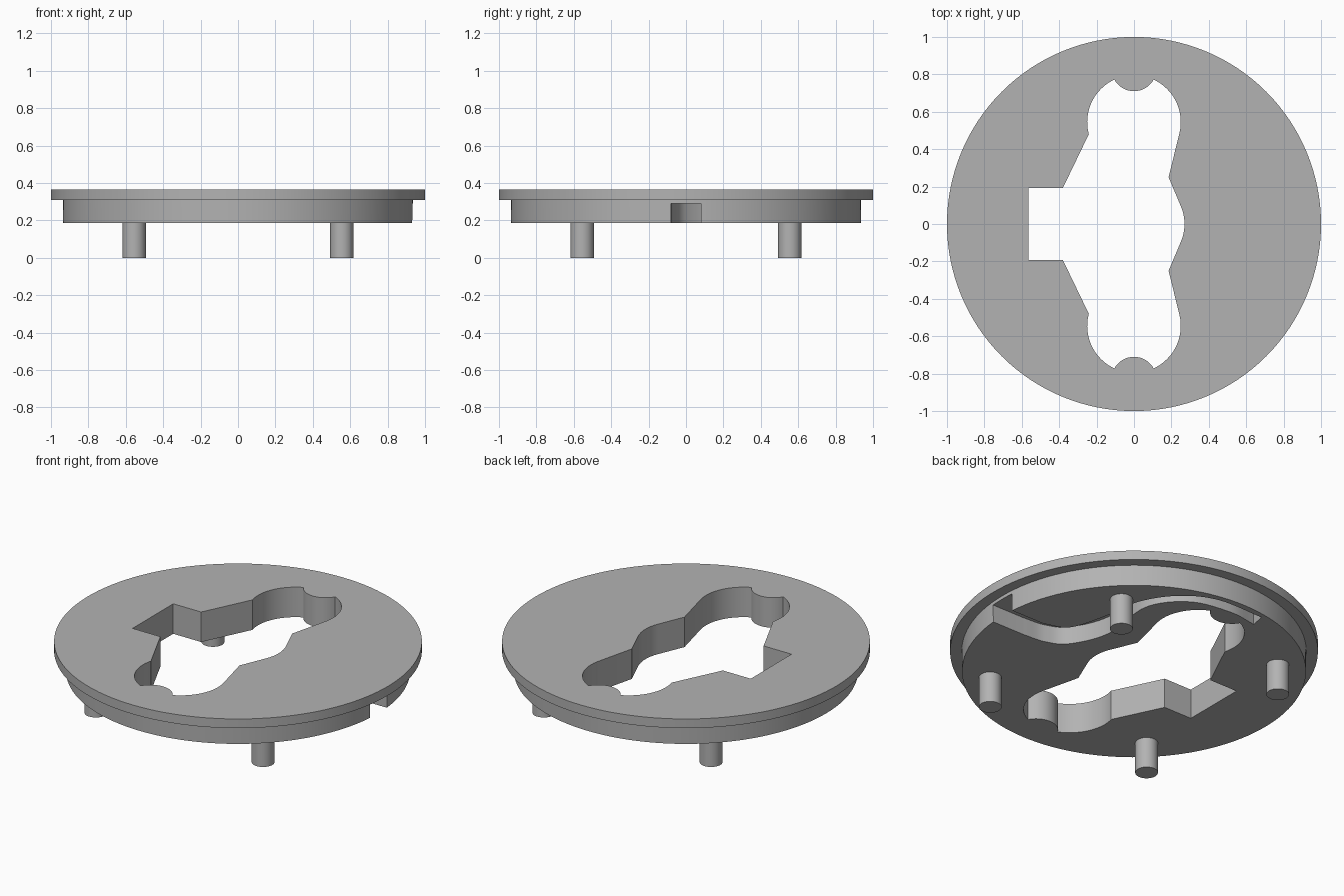
import bpy, bmesh, math
from mathutils import Vector

cube = bpy.data.objects.get("Cube")
if cube:
    bpy.data.objects.remove(cube, do_unlink=True)

grey = bpy.data.materials.new("plain grey")
grey.use_nodes = True
COLOUR = (0.45, 0.45, 0.45, 1)
grey.diffuse_color = COLOUR
grey.node_tree.nodes["Principled BSDF"].inputs["Base Color"].default_value = COLOUR


def finish(name, bm):
    bmesh.ops.recalc_face_normals(bm, faces=bm.faces)
    mesh = bpy.data.meshes.new(name)
    bm.to_mesh(mesh)
    bm.free()
    mesh.materials.append(grey)
    obj = bpy.data.objects.new(name, mesh)
    bpy.context.collection.objects.link(obj)
    return obj


def prism(name, outline, z0, z1):
    """Extrude a flat outline from z0 up to z1."""
    bm = bmesh.new()
    face = bm.faces.new([bm.verts.new((x, y, z0)) for x, y in outline])
    top = bmesh.ops.extrude_face_region(bm, geom=[face])["geom"]
    verts = [v for v in top if isinstance(v, bmesh.types.BMVert)]
    bmesh.ops.translate(bm, verts=verts, vec=(0, 0, z1 - z0))
    return finish(name, bm)


def lathe(name, profile, steps):
    """Solid of revolution from rings of (radius, height), capped at both ends."""
    bm = bmesh.new()
    rings = [[bm.verts.new((x, y, z)) for x, y in arc(0, 0, r, 0, 360, steps)[:-1]]
             for r, z in profile]
    for low, high in zip(rings, rings[1:]):
        for i in range(steps):
            j = (i + 1) % steps
            bm.faces.new((low[i], low[j], high[j], high[i]))
    bm.faces.new(rings[0])
    bm.faces.new(rings[-1])
    return finish(name, bm)


def arc(cx, cy, r, start, end, steps=20):
    angles = [math.radians(start + (end - start) * i / steps) for i in range(steps + 1)]
    return [(cx + r * math.cos(a), cy + r * math.sin(a)) for a in angles]


def smooth_path(points, steps=8):
    """Flowing curve through the points."""
    p = [Vector(q) for q in points]
    p = [2 * p[0] - p[1]] + p + [2 * p[-1] - p[-2]]
    out = []
    for a, b, c, d in zip(p, p[1:], p[2:], p[3:]):
        for i in range(steps):
            t = i / steps
            out.append(0.5 * (2 * b + (c - a) * t + (2 * a - 5 * b + 4 * c - d) * t ** 2
                              + (3 * b - a - 3 * c + d) * t ** 3))
    return [tuple(q) for q in out + [p[-2]]]


def select(obj):
    bpy.ops.object.select_all(action='DESELECT')
    obj.select_set(True)
    bpy.context.view_layer.objects.active = obj


def cut(target, cutter):
    cutter.hide_render = True
    select(target)
    mod = target.modifiers.new("cut", 'BOOLEAN')
    mod.operation, mod.solver, mod.object = 'DIFFERENCE', 'EXACT', cutter
    bpy.ops.object.modifier_apply(modifier=mod.name)
    bpy.data.objects.remove(cutter, do_unlink=True)


BASE, LIP, TOP = 0.185, 0.31, 0.365

# Flanged disc
disc = lathe("flanged_disc", [(0.935, BASE), (0.937, LIP), (1, LIP), (1, TOP)], 128)

# Central opening: upper half outline, mirrored to the lower half
half = arc(0.03, 0, 0.24, 0, 23.4, 8) + [(0.185, 0.25)]
half += arc(0, 0.545, 0.25, -14, 65.2)
half += arc(0, 0.83, 0.12, -29, -151, 16)
half += arc(0, 0.545, 0.25, 114.8, 195)
half += [(-0.38, 0.193), (-0.565, 0.193)]
outline = half + [(x, -y) for x, y in reversed(half[1:])]
cut(disc, prism("opening_cutter", outline, 0, 0.6))

# Cable groove in the underside, entering through a notch in the wall
inner = smooth_path([(0.72, -0.08), (0.58, -0.065), (0.46, 0.006), (0.37, 0.23),
                     (0.4, 0.575), (0.253, 0.774), (0.014, 0.83), (-0.17, 0.81)])
outer = smooth_path([(0.71, 0.08), (0.574, 0.142), (0.505, 0.358), (0.465, 0.6),
                     (0.336, 0.79), (0.142, 0.89), (-0.155, 0.895)])
groove = [(0.98, -0.08)] + inner + outer[::-1] + [(0.98, 0.08)]
cut(disc, prism("groove_cutter", groove, 0.1, 0.29))

parts = [disc]

# Four locating pegs
for sx, side in ((-1, "right"), (1, "left")):
    for sy, end in ((-1, "front"), (1, "back")):
        peg = lathe(f"{end}_{side}_peg", [(0.062, 0), (0.062, BASE + 0.01)], 40)
        peg.location = (sx * 0.555, sy * 0.555, 0)
        parts.append(peg)

for obj in parts:
    select(obj)
    bpy.ops.object.shade_smooth_by_angle(angle=math.radians(30))
